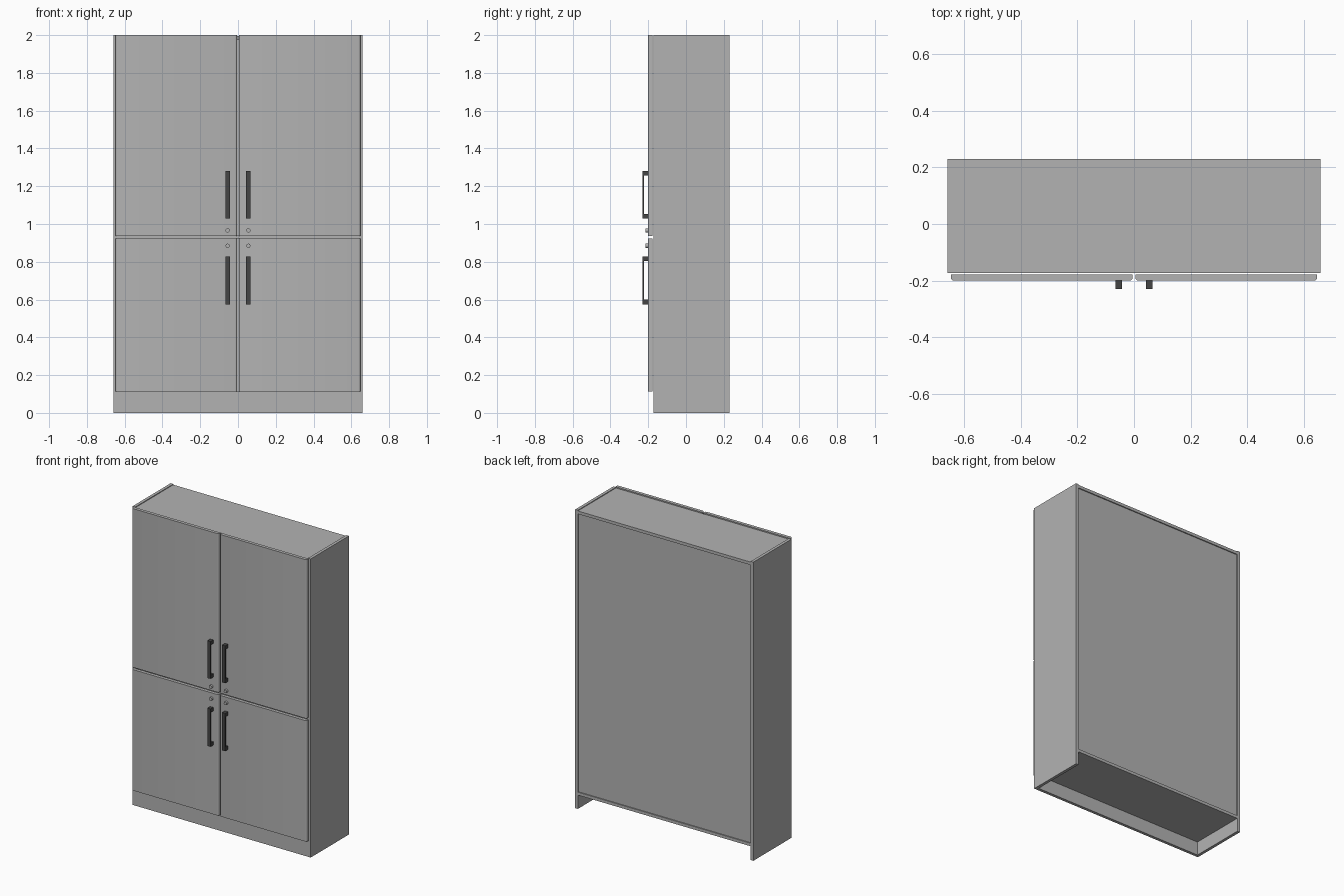
import bpy
import bmesh
from math import radians

cube = bpy.data.objects.get("Cube")
if cube:
    bpy.data.objects.remove(cube, do_unlink=True)


def material(name, value):
    mat = bpy.data.materials.new(name)
    mat.use_nodes = True
    colour = (value, value, value, 1)
    mat.diffuse_color = colour
    mat.node_tree.nodes["Principled BSDF"].inputs["Base Color"].default_value = colour
    return mat


GREY = material("panel grey", 0.45)
DARK = material("handle charcoal", 0.06)


def finish(name, bm, mat):
    mesh = bpy.data.meshes.new(name)
    bm.to_mesh(mesh)
    bm.free()
    obj = bpy.data.objects.new(name, mesh)
    bpy.context.collection.objects.link(obj)
    mesh.materials.append(mat)
    return obj


def box(name, x, y, z, mat=GREY, round_front=0):
    """Box from (min, max) ranges, optionally rounding its upright front edges."""
    bm = bmesh.new()
    bmesh.ops.create_cube(bm, size=1)
    for v in bm.verts:
        v.co = [r[0] if c < 0 else r[1] for c, r in zip(v.co, (x, y, z))]
    if round_front:
        edges = [e for e in bm.edges
                 if all(abs(v.co.y - y[0]) < 1e-5 for v in e.verts)
                 and abs(e.verts[0].co.x - e.verts[1].co.x) < 1e-5]
        bmesh.ops.bevel(bm, geom=edges, offset=round_front, segments=4,
                        profile=0.5, affect='EDGES')
    return finish(name, bm, mat)


def span(side, a, b):
    return tuple(sorted((side * a, side * b)))


W, T = 0.66, 0.02            # half width, board thickness
FRONT, BACK = -0.173, 0.23
INNER = W - T
PANEL = BACK - 0.007         # recessed back panel surface

# Carcass
box("top_board", (-INNER, INNER), (FRONT, BACK), (1.975, 1.995))
box("bottom_board", (-INNER, INNER), (FRONT, BACK), (0.092, 0.112))
box("back_panel", (-INNER, INNER), (PANEL - 0.01, PANEL), (0.112, 1.975))
box("kick_board", (-INNER, INNER), (FRONT, FRONT + T), (0, 0.092))
box("middle_shelf", (-INNER, INNER), (FRONT, PANEL - 0.01), (0.92, 0.94))

for side, label in ((1, "left"), (-1, "right")):
    box(f"{label}_side_board", span(side, INNER, W), (FRONT, BACK), (0, 2))

    for level, door_z, handle_z, lock_z in (
            ("upper", (0.937, 2.0), (1.03, 1.28), 0.966),
            ("lower", (0.112, 0.922), (0.575, 0.828), 0.885)):
        tag = f"{label}_{level}"
        door = box(f"{tag}_door", span(side, 0.005, 0.648),
                   (-0.2, -0.178), door_z, round_front=0.01)

        # Bar handle on two feet
        hx = span(side, 0.043, 0.066)
        low, high = handle_z
        box(f"{tag}_handle_bar", hx, (-0.23, -0.222), (low + T, high - T), DARK)
        box(f"{tag}_handle_bottom_foot", hx, (-0.23, -0.2), (low, low + 0.024), DARK)
        box(f"{tag}_handle_top_foot", hx, (-0.23, -0.2), (high - 0.024, high), DARK)

        # Round lock
        bpy.ops.mesh.primitive_cylinder_add(
            vertices=24, radius=0.011, depth=0.016,
            location=(side * 0.055, -0.206, lock_z), rotation=(radians(90), 0, 0))
        lock = bpy.context.object
        lock.name = f"{tag}_lock"
        lock.data.materials.append(GREY)

        for obj in (door, lock):
            bpy.ops.object.select_all(action='DESELECT')
            obj.select_set(True)
            bpy.context.view_layer.objects.active = obj
            bpy.ops.object.shade_smooth_by_angle(angle=radians(35))
